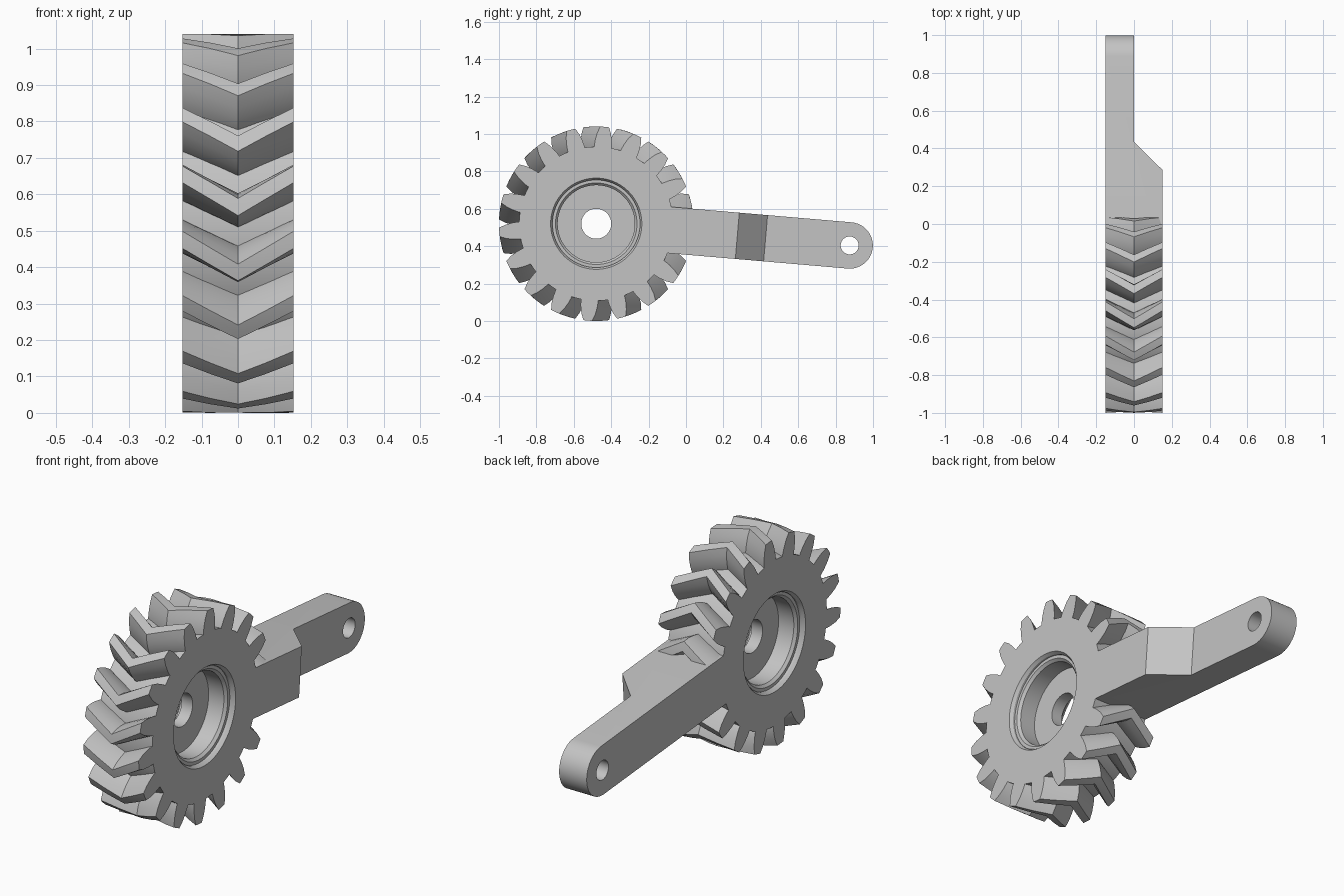
import bpy, bmesh
from math import sin, cos, pi, radians
from mathutils import Vector

if "Cube" in bpy.data.objects:
    bpy.data.objects.remove(bpy.data.objects["Cube"], do_unlink=True)

HALF = 0.152                 # half thickness of wheel and arm
CENTRE = Vector((0, -0.48, 0.52))
ROOT, TIP, TEETH = 0.412, 0.52, 18
SKEW = radians(5)            # chevron swing either side of the tooth centre
BORE = 0.08
ARM_LEN, ARM_HALF, PIN = 1.36, 0.124, 0.048

grey = bpy.data.materials.new("plain grey")
grey.use_nodes = True
COLOUR = (0.55, 0.55, 0.55, 1)
grey.diffuse_color = COLOUR
grey.node_tree.nodes["Principled BSDF"].inputs["Base Color"].default_value = COLOUR


def make(name, bm):
    bmesh.ops.recalc_face_normals(bm, faces=bm.faces)
    mesh = bpy.data.meshes.new(name)
    bm.to_mesh(mesh)
    bm.free()
    mesh.materials.append(grey)
    ob = bpy.data.objects.new(name, mesh)
    ob.location = CENTRE
    bpy.context.collection.objects.link(ob)
    return ob


def smooth(ob):
    bpy.ops.object.select_all(action='DESELECT')
    ob.select_set(True)
    bpy.context.view_layer.objects.active = ob
    bpy.ops.object.shade_smooth_by_angle(angle=radians(25))


def loft(bm, rings, closed=False):
    """Skin a list of equal closed rings; cap the ends unless closed."""
    rows = [[bm.verts.new(p) for p in ring] for ring in rings]
    n = len(rows[0])
    pairs = list(zip(rows, rows[1:])) + ([(rows[-1], rows[0])] if closed else [])
    for a, b in pairs:
        for i in range(n):
            j = (i + 1) % n
            bm.faces.new((a[i], a[j], b[j], b[i]))
    if not closed:
        bm.faces.new(rows[0])
        bm.faces.new(rows[-1])


def polar(x, r, a):
    return (x, r * sin(a), r * cos(a))


def prism(name, outline):
    """Extrude a (y, z) outline through the full thickness and a little more."""
    bm = bmesh.new()
    loft(bm, [[(x, y, z) for y, z in outline] for x in (-HALF, HALF)])
    return make(name, bm)


# Wheel body: turned profile with a stepped recess on both sides
side = [(HALF, ROOT), (HALF, 0.244), (HALF - 0.015, 0.234), (HALF - 0.025, 0.234),
        (HALF - 0.025, 0.218), (HALF - 0.038, 0.206), (0.03, 0.206), (0.03, BORE)]
profile = side + [(-x, r) for x, r in reversed(side)]
bm = bmesh.new()
STEPS = 90
loft(bm, [[polar(x, r, 2 * pi * k / STEPS) for x, r in profile] for k in range(STEPS)],
     closed=True)
smooth(make("wheel_body", bm))

# Chevron teeth: curved flanks swept across the thickness
flank = [(ROOT - 0.02, 6.5), (ROOT + 0.01, 6.3), (0.45, 5.6), (0.485, 4.4), (TIP, 2.6)]
section = [(r, radians(a)) for r, a in flank]
section += [(TIP, 0)] + [(r, -a) for r, a in reversed(section)]
bm = bmesh.new()
for k in range(TEETH):
    base = 2 * pi * k / TEETH
    rings = []
    for s in (-1, -0.5, 0, 0.5, 1):
        swing = base + SKEW * (2 * abs(s) - 1)
        rings.append([polar(s * HALF, r, swing + a) for r, a in section])
    loft(bm, rings)
smooth(make("chevron_teeth", bm))

# Arm: rounded bar, stepped to half thickness
END = 24
outline = [(0.32, -ARM_HALF)]
outline += [(ARM_LEN + ARM_HALF * sin(pi * k / END), -ARM_HALF * cos(pi * k / END))
            for k in range(END + 1)]
outline += [(0.32, ARM_HALF)]
arm = prism("arm", outline)

# Cutters: sloped step and pin hole
bm = bmesh.new()
step = [(HALF, 0.757), (0, 0.909), (0, 1.7), (0.4, 1.7), (0.4, 0.757)]
loft(bm, [[(x, y, z) for x, y in step] for z in (-0.3, 0.3)])
step_cutter = make("step_cutter", bm)
bm = bmesh.new()
loft(bm, [[(x, ARM_LEN + PIN * cos(2 * pi * k / 32), PIN * sin(2 * pi * k / 32))
           for k in range(32)] for x in (-0.3, 0.3)])
pin_cutter = make("pin_cutter", bm)

bpy.context.view_layer.objects.active = arm
for cutter in (step_cutter, pin_cutter):
    cutter.hide_render = True
    mod = arm.modifiers.new("cut", 'BOOLEAN')
    mod.operation = 'DIFFERENCE'
    mod.solver = 'EXACT'
    mod.object = cutter
    bpy.context.view_layer.update()
    bpy.ops.object.modifier_apply(modifier=mod.name)
    bpy.data.objects.remove(cutter, do_unlink=True)
arm.rotation_euler.x = radians(-4.9)
smooth(arm)
